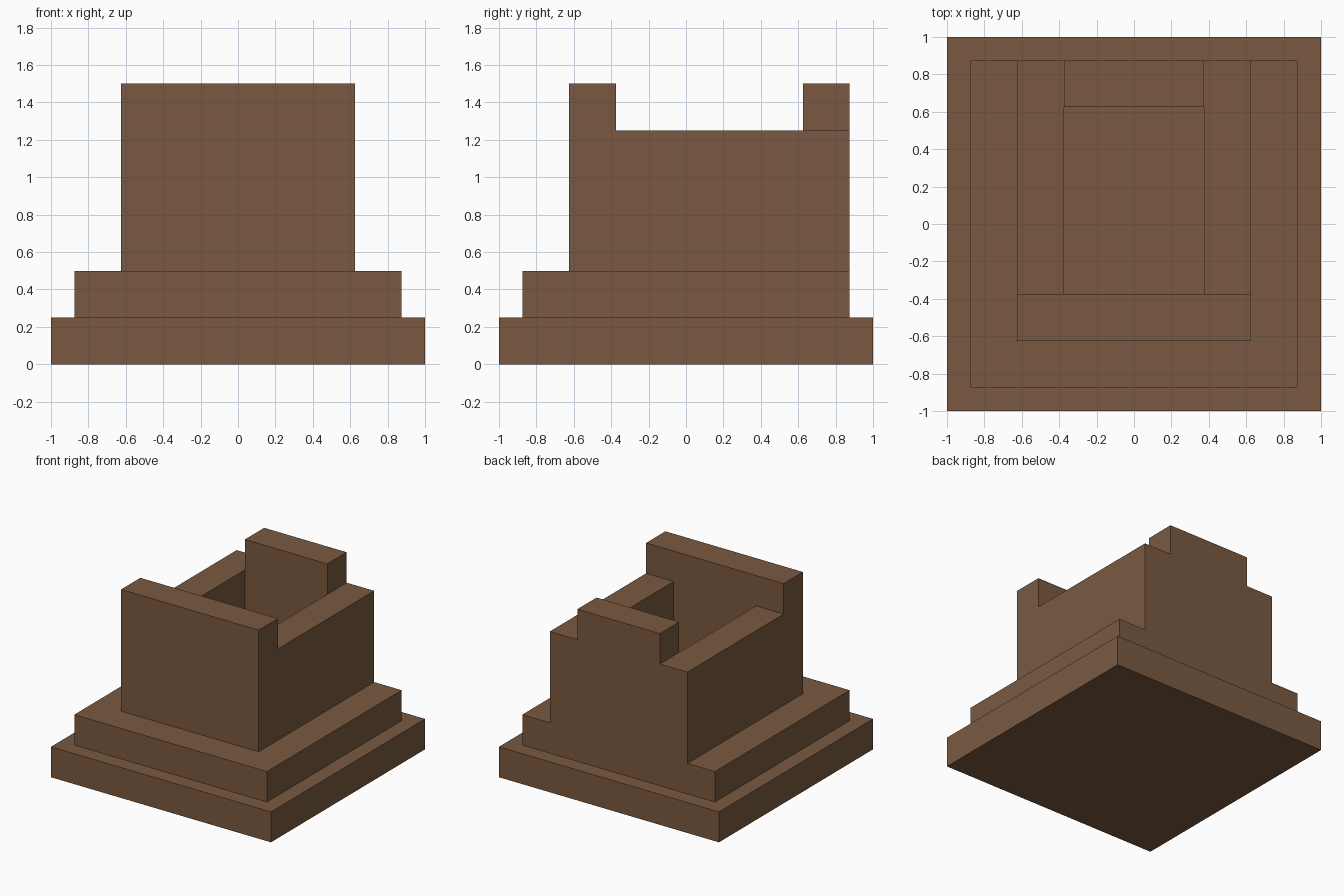
import bpy

if "Cube" in bpy.data.objects:
    bpy.data.objects.remove(bpy.data.objects["Cube"])

brown = bpy.data.materials.new("brown")
brown.diffuse_color = (0.195, 0.102, 0.053, 1)
brown.use_nodes = True
brown.node_tree.nodes["Principled BSDF"].inputs["Base Color"].default_value = brown.diffuse_color


def box(name, x, y, z):
    """Box from (min, max) ranges on each axis."""
    bpy.ops.mesh.primitive_cube_add(size=1)
    ob = bpy.context.object
    ob.name = name
    for v in ob.data.vertices:
        v.co = [r[0] if c < 0 else r[1] for c, r in zip(v.co, (x, y, z))]
    ob.data.materials.append(brown)
    return ob


def combine(target, tool, operation):
    """Apply a boolean and remove the tool."""
    mod = target.modifiers.new(operation.lower(), 'BOOLEAN')
    mod.operation = operation
    mod.solver = 'EXACT'
    mod.object = tool
    bpy.context.view_layer.objects.active = target
    bpy.ops.object.modifier_apply(modifier=mod.name)
    bpy.data.objects.remove(tool, do_unlink=True)


# Stepped base and tower block
pedestal = box("stepped_pedestal", (-1, 1), (-1, 1), (0, 0.25))
step = box("step", (-0.875, 0.875), (-0.875, 0.875), (0.125, 0.5))
tower = box("tower", (-0.625, 0.625), (-0.625, 0.875), (0.375, 1.5))
combine(pedestal, step, 'UNION')
combine(pedestal, tower, 'UNION')

# Open well inside the walls
well = box("well_cutter", (-0.375, 0.375), (-0.375, 0.625), (0.5, 1.7))
combine(pedestal, well, 'DIFFERENCE')

# Lowered side walls, leaving the front wall and the back block tall
for side in (-1, 1):
    x = sorted((side * 0.375, side * 0.8))
    notch = box("notch_cutter", x, (-0.375, 1.0), (1.25, 1.7))
    combine(pedestal, notch, 'DIFFERENCE')
